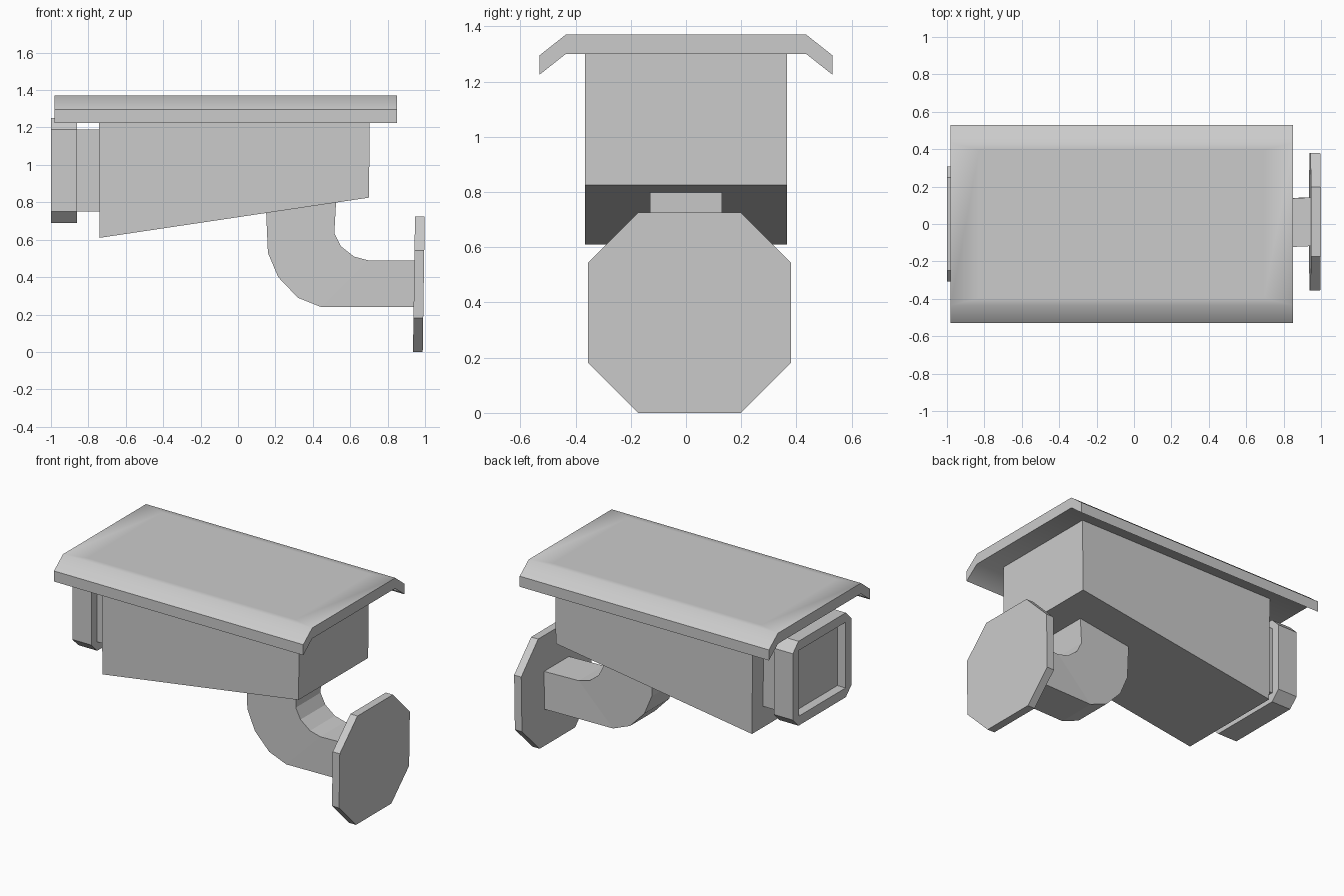
import bpy, bmesh

if "Cube" in bpy.data.objects:
    bpy.data.objects.remove(bpy.data.objects["Cube"])


def finish(name, bm):
    bmesh.ops.recalc_face_normals(bm, faces=bm.faces)
    mesh = bpy.data.meshes.new(name)
    bm.to_mesh(mesh)
    bm.free()
    obj = bpy.data.objects.new(name, mesh)
    bpy.context.collection.objects.link(obj)
    return obj


def loft(sections):
    """Join equal-length rings of points and cap both ends."""
    bm = bmesh.new()
    rings = [[bm.verts.new(p) for p in s] for s in sections]
    n = len(rings[0])
    for a, b in zip(rings, rings[1:]):
        for i in range(n):
            j = (i + 1) % n
            bm.faces.new((a[i], a[j], b[j], b[i]))
    bm.faces.new(rings[0])
    bm.faces.new(rings[-1])
    return bm


def along_x(outline, x0, x1):
    return loft([[(x, y, z) for y, z in outline] for x in (x0, x1)])


def rect(y, z0, z1):
    return [(-y, z0), (y, z0), (y, z1), (-y, z1)]


def octagon(y0, y1, z0, z1, c):
    return [(y0 + c, z0), (y1 - c, z0), (y1, z0 + c), (y1, z1 - c),
            (y1 - c, z1), (y0 + c, z1), (y0, z1 - c), (y0, z0 + c)]


# Tapered housing
side = [(-0.74, 0.61), (0.70, 0.825), (0.705, 1.30), (-0.745, 1.30)]
finish("housing", loft([[(x, y, z) for x, z in side] for y in (-0.365, 0.365)]))

# Sun shield with folded-down sides, softly shaded along the folds
half = [(0.435, 1.37), (0.53, 1.295), (0.53, 1.225), (0.435, 1.30)]
shield = along_x(half + [(-y, z) for y, z in reversed(half)], -0.98, 0.85)
shield.normal_update()
top = [f for f in shield.faces if all(v.co.z > 1.36 for v in f.verts)]
bmesh.ops.inset_region(shield, faces=top, thickness=0.055)
for v in top[0].verts:
    v.co.x = -0.065 + (v.co.x + 0.065) * 0.87
roof = finish("sun_shield", shield)
bpy.context.view_layer.objects.active = roof
roof.select_set(True)
bpy.ops.object.shade_smooth_by_angle(angle=0.75)

# Lens neck and hollow-fronted bezel
finish("lens_neck", along_x(rect(0.25, 0.75, 1.19), -0.87, -0.735))
bezel = finish("lens_bezel", along_x(octagon(-0.308, 0.308, 0.69, 1.25, 0.06), -1.0, -0.86))
cutter = finish("lens_recess_cutter", along_x(rect(0.245, 0.752, 1.188), -1.1, -0.94))
cutter.hide_render = True
cutter.hide_viewport = True
cut = bezel.modifiers.new("recess", 'BOOLEAN')
cut.operation = 'DIFFERENCE'
cut.solver = 'EXACT'
cut.object = cutter

# Curved rectangular arm, drawn as outer and inner edge pairs
outer = [(0.15, 0.76), (0.16, 0.53), (0.215, 0.40), (0.32, 0.29), (0.445, 0.24), (0.95, 0.24)]
inner = [(0.525, 0.815), (0.515, 0.635), (0.55, 0.565), (0.62, 0.51), (0.695, 0.49), (0.95, 0.49)]
rings = []
for (xo, zo), (xi, zi) in zip(outer, inner):
    s = 0.012 if xo > 0.9 else 0.0
    rings.append([(xo, s - 0.13, zo), (xo, s + 0.13, zo),
                  (xi, s + 0.13, zi), (xi, s - 0.13, zi)])
finish("arm", loft(rings))

# Octagonal wall plate, leaning very slightly
plate = along_x(octagon(-0.355, 0.38, 0.0, 0.725, 0.182), 0.941, 0.993)
for v in plate.verts:
    v.co.x += 0.015 * (v.co.z - 0.36)
finish("wall_plate", plate)
